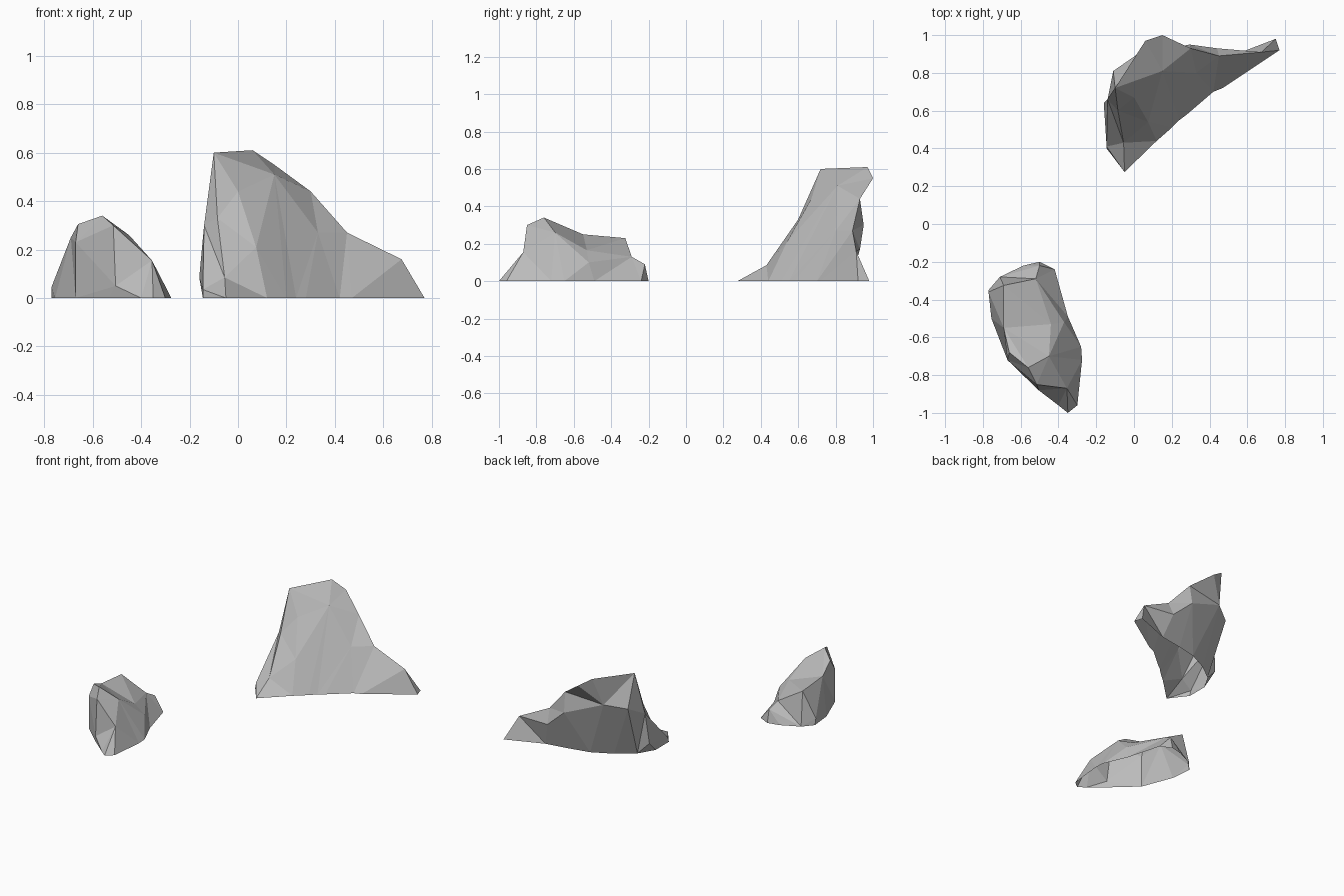
import bpy
import bmesh

default_cube = bpy.data.objects.get("Cube")
if default_cube:
    bpy.data.objects.remove(default_cube, do_unlink=True)

# One plain stone material
stone = bpy.data.materials.new("grey_stone")
stone.use_nodes = True
stone_colour = (0.5, 0.5, 0.5, 1.0)
stone.diffuse_color = stone_colour
stone.node_tree.nodes["Principled BSDF"].inputs["Base Color"].default_value = stone_colour


def build_rock(name, columns):
    """Wrap facets around a ring of columns, each running from the ground to the crest.
    The underside is left open."""
    bm = bmesh.new()
    shared = {}

    def vertex(point):
        point = tuple(point) if len(point) == 3 else (*point, 0.0)
        if point not in shared:
            shared[point] = bm.verts.new(point)
        return shared[point]

    def facet(*corners):
        if len(set(corners)) == 3 and not bm.faces.get(corners):
            bm.faces.new(corners)

    rows = [[vertex(point) for point in column] for column in columns]
    for left, right in zip(rows, rows[1:] + rows[:1]):
        i = j = 0
        # Climb both columns together, taking the shorter diagonal each time
        while i < len(left) - 1 or j < len(right) - 1:
            climb_left = j == len(right) - 1
            if not climb_left and i < len(left) - 1:
                rise_left = (left[i + 1].co - right[j].co).length
                rise_right = (right[j + 1].co - left[i].co).length
                climb_left = rise_left < rise_right
            if climb_left:
                facet(left[i], right[j], left[i + 1])
                i += 1
            else:
                facet(left[i], right[j], right[j + 1])
                j += 1

    mesh = bpy.data.meshes.new(name)
    bm.to_mesh(mesh)
    bm.free()
    mesh.materials.append(stone)
    rock = bpy.data.objects.new(name, mesh)
    bpy.context.collection.objects.link(rock)
    return rock


# Large leaning rock: crest points, falling from the summit to the tail
summit = (-0.1, 0.72, 0.6)
peak = (0.06, 0.97, 0.61)
brow = (0.15, 1, 0.55)
step = (0.3, 0.93, 0.44)
saddle = (0.45, 0.89, 0.27)
tail = (0.675, 0.91, 0.16)

# Shoulder points of the large rock
tip = (-0.05, 0.275)
toe = (-0.055, 0.43, 0.085)
shin = (-0.085, 0.6, 0.33)
spur = (-0.145, 0.41, 0.035)
flank = (-0.16, 0.64, 0.085)
left_shoulder = (-0.14, 0.66, 0.3)
forehead = (0.15, 0.81, 0.51)
hollow = (0.02, 0.9, 0.41)

# Sloping front of the large rock
large_front = [
    [tip, toe, shin, summit],
    [(0.12, 0.44), (0.075, 0.54, 0.21), (0, 0.67, 0.44), summit],
    [(0.2, 0.51), forehead, peak],
    [(0.24, 0.55), forehead, brow],
    [(0.28, 0.58), (0.33, 0.8, 0.27), step],
    [(0.42, 0.7), saddle],
    [(0.47, 0.72), tail],
    [(0.77, 0.92), tail],
]
# Hollow back and narrow end
large_back = [
    [(0.75, 0.98), tail],
    [(0.49, 0.88), (0.44, 0.93, 0.17), saddle],
    [(0.32, 0.85), (0.295, 0.95, 0.3), step],
    [(0.18, 0.82), hollow, brow],
    [(0.04, 0.75), hollow, peak],
    [(-0.08, 0.66), (-0.11, 0.81, 0.38), summit],
    [(-0.145, 0.55), flank, left_shoulder, summit],
    [(-0.145, 0.4), spur, left_shoulder, summit],
    [tip, spur, toe, shin, summit],
]
build_rock("large_rock", large_front + large_back)

# Small rock: crest points, high along one side
top = (-0.56, -0.76, 0.34)
crown = (-0.66, -0.68, 0.305)
nose = (-0.515, -0.85, 0.3)
cheek = (-0.45, -0.7, 0.26)
ridge = (-0.69, -0.55, 0.25)
ridge_end = (-0.69, -0.325, 0.23)

# Lower points of the small rock, with a valley on the other side
chin = (-0.355, -0.87, 0.155)
notch = (-0.505, -0.88, 0.05)
valley = (-0.44, -0.53, 0.165)
valley_end = (-0.52, -0.29, 0.13)

small_columns = [
    [(-0.35, -1), chin, nose, top],
    [(-0.3, -0.96), chin, nose, top],
    [(-0.275, -0.72), cheek, top],
    [(-0.28, -0.65), cheek, top],
    [(-0.35, -0.49), (-0.37, -0.52, 0.1), valley, ridge],
    [(-0.42, -0.24), valley_end, ridge_end],
    [(-0.5, -0.2), (-0.5, -0.22, 0.09), valley_end, ridge_end],
    [(-0.585, -0.22), (-0.5, -0.22, 0.09), valley_end, ridge_end],
    [(-0.71, -0.28), ridge_end],
    [(-0.77, -0.35), (-0.77, -0.36, 0.045), ridge_end],
    [(-0.755, -0.5), ridge],
    [(-0.67, -0.72), (-0.67, -0.72, 0.23), crown, top],
    [(-0.53, -0.85), notch, nose, top],
    [(-0.4, -0.96), notch, chin, nose, top],
]
build_rock("small_rock", small_columns)
